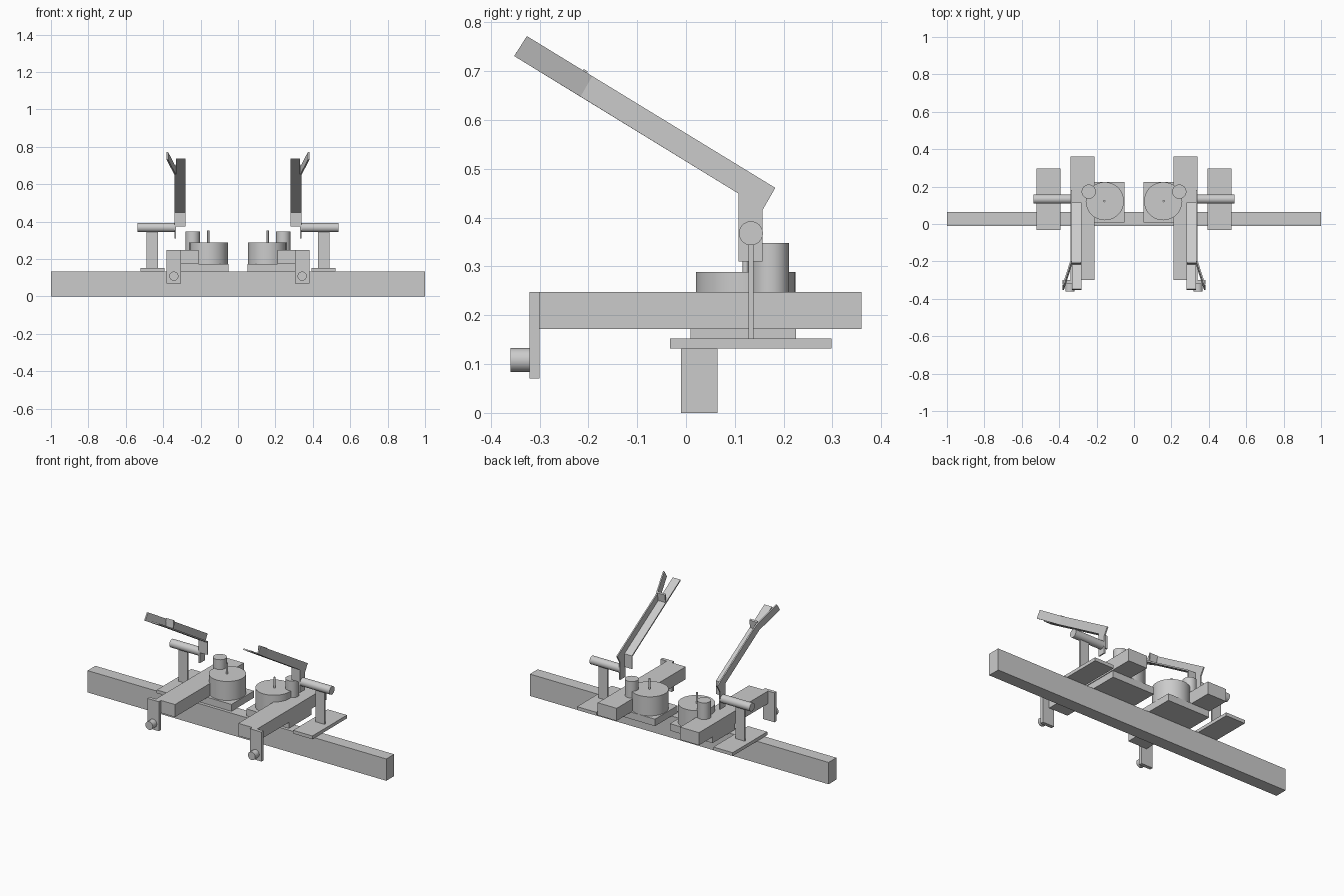
import bpy, bmesh
from math import pi
from mathutils import Matrix, Vector

if "Cube" in bpy.data.objects:
    bpy.data.objects.remove(bpy.data.objects["Cube"])


def finish(name, bm, mirror=True, smooth=False):
    bmesh.ops.recalc_face_normals(bm, faces=bm.faces[:])
    mesh = bpy.data.meshes.new(name)
    bm.to_mesh(mesh)
    bm.free()
    ob = bpy.data.objects.new(name, mesh)
    bpy.context.collection.objects.link(ob)
    if mirror:
        ob.modifiers.new("Mirror", 'MIRROR').use_axis[0] = True
    if smooth:
        bpy.ops.object.select_all(action='DESELECT')
        ob.select_set(True)
        bpy.context.view_layer.objects.active = ob
        bpy.ops.object.shade_smooth_by_angle()
    return ob


def box(name, x, y, z, mirror=True):
    bm = bmesh.new()
    bmesh.ops.create_cube(bm, size=1)
    for v in bm.verts:
        v.co = Vector([(r[0] + r[1]) / 2 + c * (r[1] - r[0]) for r, c in zip((x, y, z), v.co)])
    return finish(name, bm, mirror)


def cylinder(name, start, end, r, segments=48):
    a, b = Vector(start), Vector(end)
    rot = (b - a).to_track_quat('Z', 'Y').to_matrix().to_4x4()
    bm = bmesh.new()
    bmesh.ops.create_cone(bm, cap_ends=True, segments=segments, radius1=r, radius2=r,
                          depth=(b - a).length, matrix=Matrix.Translation((a + b) / 2) @ rot)
    return finish(name, bm, True, True)


def plate(name, x0, x1, profile):
    """Side profile of (y, z[, outward shift]) extruded from x0 to x1."""
    bm = bmesh.new()
    rings = [[bm.verts.new((x + (p[2] if len(p) > 2 else 0), p[0], p[1])) for p in profile]
             for x in (x0, x1)]
    bm.faces.new(rings[0])
    bm.faces.new(rings[1])
    n = len(profile)
    for i in range(n):
        j = (i + 1) % n
        bm.faces.new((rings[0][i], rings[0][j], rings[1][j], rings[1][i]))
    return finish(name, bm)


# Base
box("base_beam", (-1, 1), (-0.01, 0.065), (0, 0.132), mirror=False)

# Drive unit platform, lengthwise bar, front plate and knob
box("platform", (0.05, 0.335), (0.009, 0.225), (0.132, 0.174))
box("long_bar", (0.212, 0.339), (-0.30, 0.36), (0.172, 0.248))
box("front_plate", (0.305, 0.382), (-0.321, -0.30), (0.07, 0.248))
cylinder("front_knob", (0.343, -0.321, 0.108), (0.343, -0.36, 0.108), 0.0245)

# Drum, pin and small motor
cylinder("drum", (0.156, 0.122, 0.174), (0.156, 0.122, 0.289), 0.102, 64)
cylinder("drum_pin", (0.159, 0.122, 0.289), (0.159, 0.122, 0.352), 0.006, 24)
cylinder("small_motor", (0.242, 0.173, 0.248), (0.242, 0.173, 0.348), 0.038)

# Arm support
box("foot_plate", (0.392, 0.521), (-0.033, 0.298), (0.132, 0.152))
box("support_post", (0.428, 0.489), (0.128, 0.138), (0.152, 0.36))
cylinder("pivot_tube", (0.336, 0.133, 0.368), (0.536, 0.133, 0.368), 0.0245)

# Bent arm: side web, lower flange, splayed tip and cross tab
plate("arm_web", 0.331, 0.339, [(0.108, 0.31), (0.157, 0.31), (0.157, 0.416), (0.183, 0.461),
                                (-0.192, 0.690), (-0.216, 0.648), (0.108, 0.449)])
plate("arm_flange", 0.281, 0.332, [(0.108, 0.374), (0.108, 0.449), (-0.352, 0.731),
                                   (-0.348, 0.738), (0.116, 0.4535), (0.116, 0.374)])
plate("arm_tip", 0.331, 0.339, [(-0.192, 0.690), (-0.216, 0.648),
                                (-0.352, 0.731, 0.043), (-0.326, 0.772, 0.043)])
plate("arm_tab", 0.283, 0.335, [(-0.208, 0.648), (-0.216, 0.653), (-0.210, 0.705), (-0.202, 0.700)])
